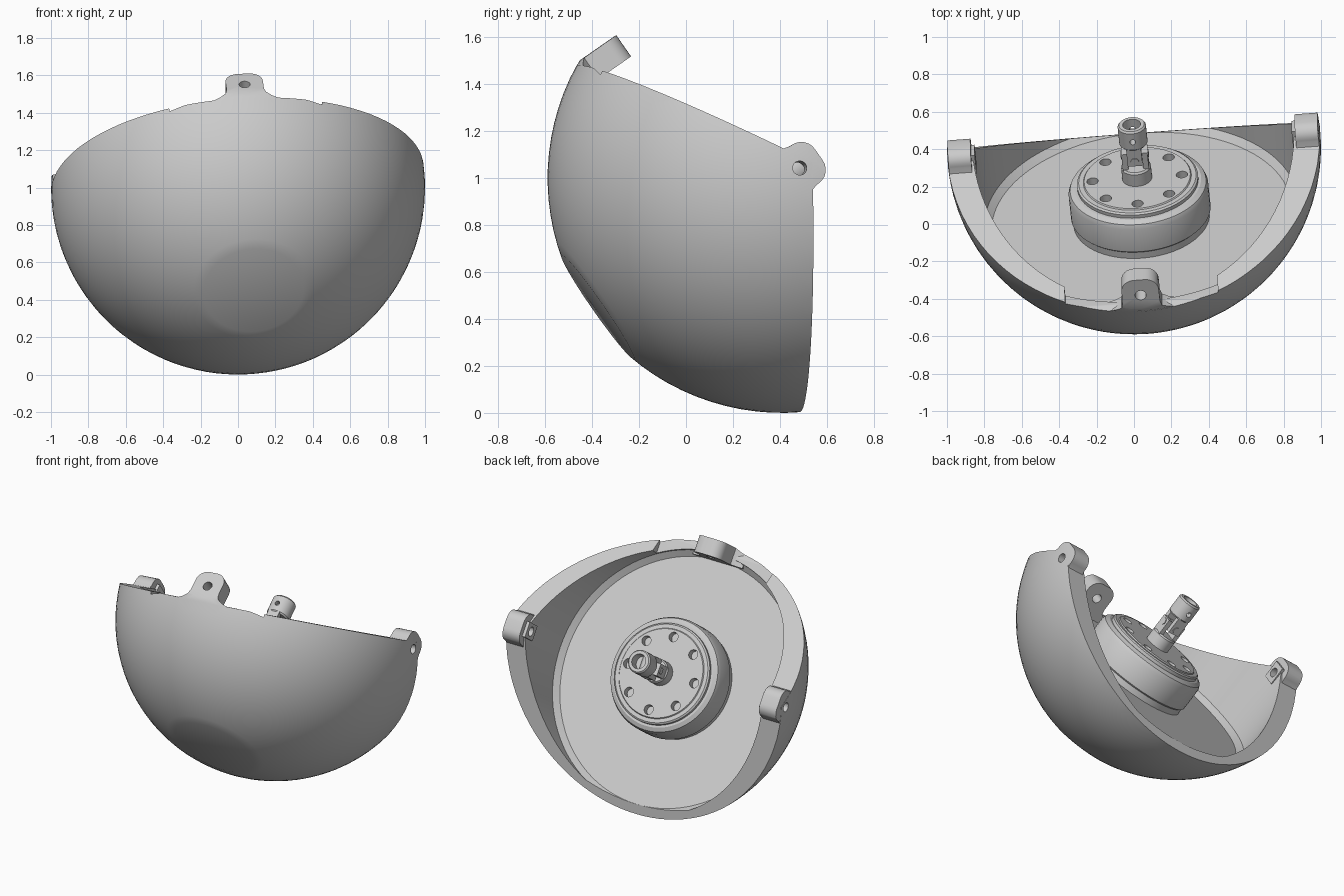
import bpy, bmesh
from math import sin, cos, pi, radians
from mathutils import Matrix, Vector

if "Cube" in bpy.data.objects:
    bpy.data.objects.remove(bpy.data.objects["Cube"])

# Single matte grey
grey = bpy.data.materials.new("plain_grey")
grey.use_nodes = True
grey.diffuse_color = (0.6, 0.6, 0.6, 1)
grey.node_tree.nodes["Principled BSDF"].inputs["Base Color"].default_value = (0.6, 0.6, 0.6, 1)

# Parts are built around the bowl centre with the motor axis on local z
TILT = Matrix.Rotation(radians(-55.2), 4, 'X')
PLACE = (Matrix.Translation((0, 0.41, 1.0)) @ Matrix.Rotation(radians(4.3), 4, 'Z')
         @ Matrix.Rotation(radians(-2.5), 4, 'Y') @ TILT)
parts = []
FLOOR = -0.47


def make(name, bm, keep=True):
    bmesh.ops.recalc_face_normals(bm, faces=bm.faces)
    mesh = bpy.data.meshes.new(name)
    bm.to_mesh(mesh)
    bm.free()
    mesh.materials.append(grey)
    ob = bpy.data.objects.new(name, mesh)
    bpy.context.scene.collection.objects.link(ob)
    if keep:
        parts.append(ob)
    return ob


def lathe(name, profile, steps=64, keep=True):
    """Solid of revolution about z from (radius, height) pairs."""
    bm = bmesh.new()
    rings = [[bm.verts.new((r * cos(2 * pi * i / steps), r * sin(2 * pi * i / steps), z))
              for i in range(steps)] for r, z in profile]
    for a, b in zip(rings, rings[1:]):
        for i in range(steps):
            j = (i + 1) % steps
            bm.faces.new((a[i], a[j], b[j], b[i]))
    bm.faces.new(rings[0])
    bm.faces.new(rings[-1])
    return make(name, bm, keep)


def box(name, centre, size, keep=True):
    bm = bmesh.new()
    bmesh.ops.create_cube(bm, size=1, matrix=Matrix.Translation(centre) @ Matrix.Diagonal((*size, 1)))
    return make(name, bm, keep)


def rod(name, matrix, radius, length, keep=True, steps=24):
    bm = bmesh.new()
    bmesh.ops.create_cone(bm, cap_ends=True, segments=steps, radius1=radius, radius2=radius,
                          depth=length, matrix=matrix)
    return make(name, bm, keep)


def ball(radius):
    bm = bmesh.new()
    bmesh.ops.create_uvsphere(bm, u_segments=96, v_segments=48, radius=radius)
    return bm


def cut(ob, cutter, operation='DIFFERENCE'):
    """Apply a boolean with the cutter, then discard it."""
    cutter.hide_render = True
    mod = ob.modifiers.new("cut", 'BOOLEAN')
    mod.operation = operation
    mod.solver = 'EXACT'
    mod.object = cutter
    graph = bpy.context.evaluated_depsgraph_get()
    graph.update()
    mesh = bpy.data.meshes.new_from_object(ob.evaluated_get(graph))
    ob.modifiers.clear()
    ob.data = mesh
    bpy.data.objects.remove(cutter)


# Bowl: sphere trimmed by the top rim, the back rim and the flat foot
bm = ball(1.0)
to_axis = TILT.to_3x3().inverted()
trims = [(Vector((0, -0.82, 0.452)), Vector((0, 0.49, 1))),
         (Vector((0, 0.055, 0)), Vector((0, 1, 0.02))),
         (Vector((0, -0.79, -0.55)), Vector((0, -0.82, -0.57)))]
for point, normal in trims:
    res = bmesh.ops.bisect_plane(bm, geom=bm.verts[:] + bm.edges[:] + bm.faces[:], dist=1e-5,
                                 plane_co=to_axis @ point, plane_no=to_axis @ normal.normalized(),
                                 clear_outer=True)
    edges = [e for e in res["geom_cut"] if isinstance(e, bmesh.types.BMEdge) and e.is_boundary]
    bmesh.ops.holes_fill(bm, edges=edges, sides=0)
bowl = make("bowl", bm)
cut(bowl, lathe("cavity_cutter", [(0.805, FLOOR), (0.84, FLOOR + 0.035), (0.865, 0.1), (0.87, 1.2)], 96, False))
cut(bowl, box("notch_cutter", (0, -0.85, FLOOR + 0.55), (0.82, 0.6, 1.0), False))


# Mounting lugs with a radial hole, rounded off flush with the bowl
def lug(name, angle, inner, outer, height, base, flare, boss=False):
    turn = Matrix.Rotation(radians(angle), 4, 'Z')
    half = [(flare, -0.14), (flare, base), (flare - 0.04, base + 0.012), (0.108, base + 0.03), (0.1, base + 0.06)]
    c = 0.07
    half += [(0.1 - c + c * cos(a * pi / 12), 0.1 - c + c * sin(a * pi / 12)) for a in range(7)]
    outline = half + [(-v, t) for v, t in reversed(half)]
    bm = bmesh.new()
    face = bm.faces.new([bm.verts.new((inner, v, height + t)) for v, t in outline])
    ext = bmesh.ops.extrude_face_region(bm, geom=[face])
    bmesh.ops.translate(bm, vec=(outer - inner, 0, 0),
                        verts=[g for g in ext["geom"] if isinstance(g, bmesh.types.BMVert)])
    bm.transform(turn)
    solids = [make(name, bm)]
    cut(solids[0], make("clip_ball", ball(0.999), False), 'INTERSECT')
    if boss:
        pad = box(name + "_boss", (inner - 0.005, 0, height), (0.03, 0.1, 0.12))
        pad.data.transform(turn)
        solids.append(pad)
    across = turn @ Matrix.Translation((0.9, 0, height)) @ Matrix.Rotation(pi / 2, 4, 'Y')
    for ob in solids:
        cut(ob, rod("hole_cutter", across, 0.03, 0.5, False))
    return across


lug("front_lug", -90, 0.795, 0.905, -0.335, -0.105, 0.18)
for side, angle in (("left", 0), ("right", 180)):
    across = lug(side + "_lug", angle, 0.87, 1.02, 0, -0.04, 0.15, True)
    cut(bowl, rod("hole_cutter", across, 0.03, 0.5, False))

# Motor housing with a ring of bolt holes
motor = lathe("motor_housing", [(0.365, FLOOR - 0.02), (0.365, -0.43), (0.375, -0.42), (0.375, -0.275),
                                (0.365, -0.25), (0.34, -0.235), (0.325, -0.235), (0.325, -0.215),
                                (0.315, -0.207), (0.29, -0.207), (0.285, -0.2)])
for i in range(8):
    a = i * pi / 4
    spot = Matrix.Translation((0.24 * cos(a), 0.24 * sin(a), -0.2))
    cut(motor, rod("bolt_cutter", spot, 0.031, 0.09, False))

# Universal joint: two hubs, crossed forks and a cross piece
JOINT = -0.045
lathe("lower_hub", [(0.08, -0.21), (0.08, -0.125), (0.072, -0.115)], 32)
upper = lathe("upper_hub", [(0.068, 0.025), (0.076, 0.035), (0.076, 0.14), (0.068, 0.15)], 32)
cut(upper, rod("bore_cutter", Matrix.Translation((0, 0, 0.14)), 0.048, 0.12, False))
cut(upper, rod("pin_cutter", Matrix.Translation((0, 0, 0.085)) @ Matrix.Rotation(pi / 2, 4, 'X'),
               0.016, 0.3, False))
for sign, tag in ((1, "a"), (-1, "b")):
    box("lower_fork_" + tag, (sign * 0.055, 0, JOINT - 0.025), (0.03, 0.08, 0.11))
    box("upper_fork_" + tag, (0, sign * 0.055, JOINT + 0.025), (0.08, 0.03, 0.11))
box("joint_cross", (0, 0, JOINT), (0.06, 0.06, 0.05))
for axis in "XY":
    rod("joint_pin_" + axis.lower(), Matrix.Translation((0, 0, JOINT)) @ Matrix.Rotation(pi / 2, 4, axis),
        0.022, 0.15)

# Place every part and smooth the curved surfaces
bpy.ops.object.select_all(action='DESELECT')
for ob in parts:
    ob.matrix_world = PLACE
    ob.select_set(True)
bpy.context.view_layer.objects.active = bowl
bpy.ops.object.shade_smooth_by_angle(angle=radians(30))
